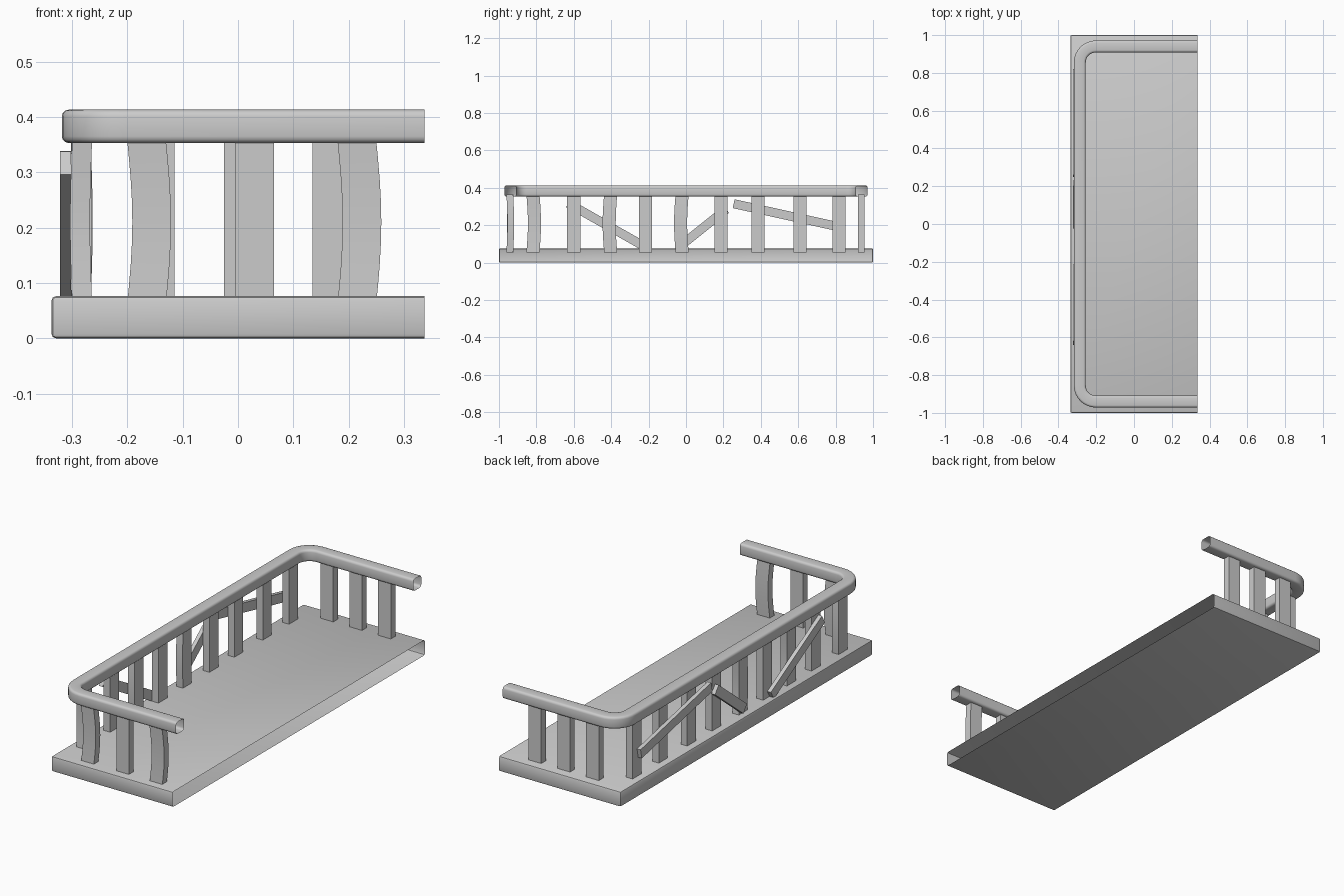
import bpy, bmesh
from math import sin, cos, pi
from mathutils import Vector

cube = bpy.data.objects.get("Cube")
if cube:
    bpy.data.objects.remove(cube, do_unlink=True)

grey = bpy.data.materials.new("plain_grey")
grey.use_nodes = True
grey.diffuse_color = (0.6, 0.6, 0.6, 1)
grey.node_tree.nodes["Principled BSDF"].inputs["Base Color"].default_value = (0.6, 0.6, 0.6, 1)


def finish(name, bm):
    bmesh.ops.recalc_face_normals(bm, faces=bm.faces)
    mesh = bpy.data.meshes.new(name)
    bm.to_mesh(mesh)
    bm.free()
    mesh.materials.append(grey)
    obj = bpy.data.objects.new(name, mesh)
    bpy.context.collection.objects.link(obj)
    bpy.ops.object.select_all(action='DESELECT')
    obj.select_set(True)
    bpy.context.view_layer.objects.active = obj
    bpy.ops.object.shade_smooth_by_angle(angle=0.7)
    return obj


def loft(name, rings, capped=True):
    """Skin a series of equal cross-section rings."""
    bm = bmesh.new()
    loops = [[bm.verts.new(p) for p in ring] for ring in rings]
    n = len(loops[0])
    for a, b in zip(loops, loops[1:]):
        for i in range(n):
            j = (i + 1) % n
            bm.faces.new((a[i], a[j], b[j], b[i]))
    if capped:
        bm.faces.new(loops[0])
        bm.faces.new(loops[-1])
    return finish(name, bm)


def rounded_rect(w, h, r, steps=3):
    pts = []
    for k, (sx, sy) in enumerate(((1, 1), (-1, 1), (-1, -1), (1, -1))):
        for s in range(steps + 1):
            a = (k + s / steps) * pi / 2
            pts.append((sx * (w / 2 - r) + r * cos(a), sy * (h / 2 - r) + r * sin(a)))
    return pts


# Floor slab: bevelled shell, left open where it meets the wall
HALF_X, SLAB_TOP = 0.337, 0.076
bm = bmesh.new()
bmesh.ops.create_cube(bm, size=1)
for v in bm.verts:
    v.co = Vector((v.co.x * 2 * HALF_X, v.co.y * 2, (v.co.z + 0.5) * SLAB_TOP))
outer = [e for e in bm.edges if min(v.co.x for v in e.verts) < 0]
bmesh.ops.bevel(bm, geom=outer, offset=0.008, segments=2, profile=0.5, affect='EDGES')
bmesh.ops.delete(bm, geom=[f for f in bm.faces if f.normal.x > 0.99], context='FACES')
finish("floor_slab", bm)

# Handrail: U-shaped hollow tube with rounded corners and open ends
RAIL_X, RAIL_Y, RAIL_Z, R = -0.287, 0.94, 0.383, 0.085
path = [(Vector((HALF_X, -RAIL_Y, RAIL_Z)), Vector((0, -1, 0)))]
for side in (-1, 1):
    for s in range(9):
        a = s / 8 * pi / 2
        a = a if side < 0 else pi / 2 - a
        out = Vector((-sin(a), side * cos(a), 0))
        path.append((Vector((RAIL_X + R, side * (RAIL_Y - R), RAIL_Z)) + out * R, out))
path.append((Vector((HALF_X, RAIL_Y, RAIL_Z)), Vector((0, 1, 0))))
profile = rounded_rect(0.063, 0.06, 0.012)
loft("handrail", [[c + out * u + Vector((0, 0, v)) for u, v in profile] for c, out in path],
     capped=False)


# Balusters: flat boards, some of them warped
def baluster(name, x, y, along, width=0.07, bow=0.0):
    across = Vector((-along.y, along.x, 0))
    steps = 8 if bow else 1
    rings = []
    for s in range(steps + 1):
        t = s / steps
        c = Vector((x, y, 0.055 + 0.31 * t))
        c += (along + across * 0.5) * bow * (sin(pi * t) - 0.4)
        rings.append([c + along * u * width / 2 + across * v * 0.018
                      for u, v in ((1, 1), (-1, 1), (-1, -1), (1, -1))])
    loft(name, rings)


X, Y = Vector((1, 0, 0)), Vector((0, 1, 0))
long_row = ((-0.815, 0.008), (-0.6, 0), (-0.406, -0.008), (-0.217, 0), (-0.024, -0.008),
            (0.187, 0), (0.385, 0), (0.61, 0), (0.818, 0))
for i, (y, bow) in enumerate(long_row):
    baluster(f"side_baluster_{i + 1}", -0.283, y, Y, bow=bow)
for i, (x, bow) in enumerate(((-0.162, 0.01), (0.03, 0), (0.218, 0.01))):
    baluster(f"front_baluster_{i + 1}", x, -RAIL_Y, X, bow=bow)
for i, x in enumerate((-0.15, 0.01, 0.17)):
    baluster(f"back_baluster_{i + 1}", x, 0.937, X)

# Slanting boards nailed outside the long row
slats = ((-0.63, 0.317, -0.225, 0.088), (-0.01, 0.105, 0.215, 0.285), (0.255, 0.315, 0.815, 0.192))
for i, (y0, z0, y1, z1) in enumerate(slats):
    a, b = Vector((-0.312, y0, z0)), Vector((-0.312, y1, z1))
    side = (b - a).normalized().cross(X)
    loft(f"slanting_slat_{i + 1}",
         [[c + X * u * 0.01 + side * v * 0.024 for u, v in ((1, 1), (-1, 1), (-1, -1), (1, -1))]
          for c in (a, b)])
